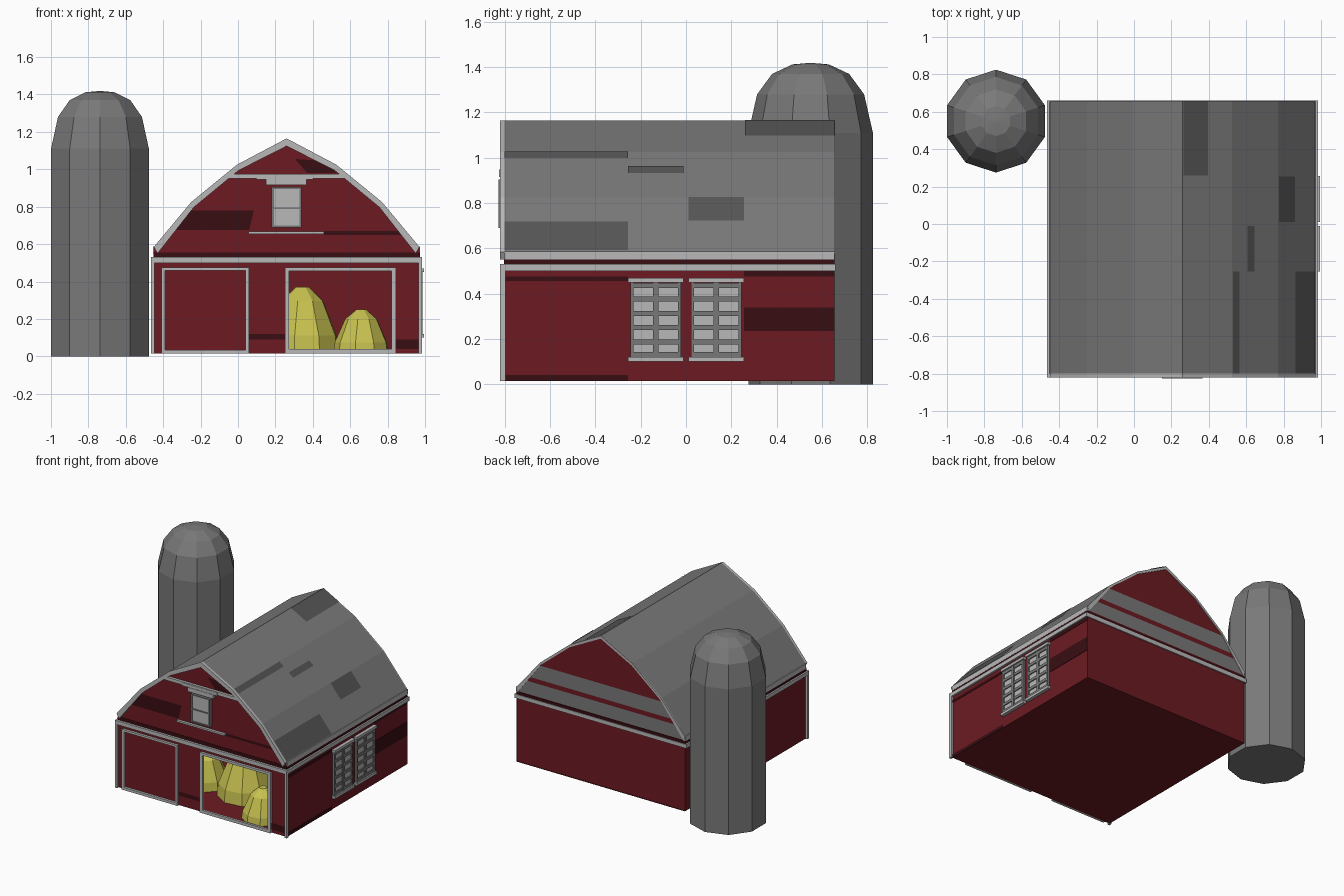
import bpy, math

if "Cube" in bpy.data.objects:
    bpy.data.objects.remove(bpy.data.objects["Cube"])

def mat(name, r, g, b):
    m = bpy.data.materials.new(name)
    m.diffuse_color = (r, g, b, 1)
    m.use_nodes = True
    m.node_tree.nodes["Principled BSDF"].inputs["Base Color"].default_value = m.diffuse_color
    return m

RED = mat("barn_red", .15, .011, .016)
DARK = mat("dark_red", .04, .004, .006)
LIGHT = mat("trim_light", .48, .48, .48)
GREY = mat("roof_grey", .19, .19, .19)
SHADE = mat("roof_patch", .09, .09, .09)
HAY = mat("hay_yellow", .58, .54, .08)

def mesh(name, verts, faces, material):
    me = bpy.data.meshes.new(name)
    me.from_pydata(verts, [], faces)
    me.materials.append(material)
    ob = bpy.data.objects.new(name, me)
    bpy.context.collection.objects.link(ob)
    return ob

def boxes(name, material, *bounds):
    """One object from (x0, x1, y0, y1, z0, z1) boxes."""
    vs, fs = [], []
    for x0, x1, y0, y1, z0, z1 in bounds:
        n = len(vs)
        vs += [(x, y, z) for x in (x0, x1) for y in (y0, y1) for z in (z0, z1)]
        fs += [tuple(n + i for i in f) for f in
               ((0, 1, 3, 2), (4, 6, 7, 5), (0, 4, 5, 1), (2, 3, 7, 6), (0, 2, 6, 4), (1, 5, 7, 3))]
    return mesh(name, vs, fs, material)

def lathe(name, material, cx, cy, profile, n, start=math.pi / 2, cap=True):
    vs = [(cx + r * math.cos(start + math.tau * i / n), cy + r * math.sin(start + math.tau * i / n), z)
          for r, z in profile for i in range(n)]
    k = len(profile)
    fs = [(j * n + i, j * n + (i + 1) % n, (j + 1) * n + (i + 1) % n, (j + 1) * n + i)
          for j in range(k - 1) for i in range(n)]
    fs += [tuple(range(n))[::-1], tuple(range((k - 1) * n, k * n))]
    return mesh(name, vs, fs, material)

CX, X0, X1 = .26, -.45, .97
Y0, Y1, Z0 = -.80, .655, .015
ROOF = [(.71, .585), (.51, .825), (.265, 1.025), (0, 1.165)]   # half width, height

def half_at(z):
    """Half width of the roof at height z."""
    if z <= ROOF[0][1]:
        return ROOF[0][0]
    for (a, za), (b, zb) in zip(ROOF, ROOF[1:]):
        if z <= zb:
            return a + (b - a) * (z - za) / (zb - za)
    return 0

def height_at(h):
    for (a, za), (b, zb) in zip(ROOF, ROOF[1:]):
        if b <= h <= a:
            return za + (zb - za) * (a - h) / (a - b)
    return ROOF[0][1]

def outline(drop=0, d=0):
    """Gambrel outline from the right eave over the ridge to the left eave."""
    right = [(CX + h - d * .7 * (h > 0), z - drop) for h, z in ROOF]
    return right + [(2 * CX - x, z) for x, z in right[-2::-1]]

# silo
lathe("silo", GREY, -.738, .55, [(.275, 0), (.275, 1.11), (.236, 1.28), (.17, 1.37), (.08, 1.412), (.01, 1.418)], 10)

# barn shell: floor, sides, back and front wall with open doorway
boxes("floor", RED, (X0, X1, Y0, Y1, Z0, Z0 + .004))
for name, x in (("left_wall", X0), ("right_wall", X1)):
    mesh(name, [(x, Y0, Z0), (x, Y1, Z0), (x, Y1, .585), (x, Y0, .585)], [(0, 1, 2, 3)], RED)
back = [(X0, Z0), (X1, Z0)] + outline()
mesh("back_wall", [(x, Y1 - .004, z) for x, z in back], [tuple(range(len(back)))[::-1]], RED)

D0, D1, DT = .26, .835, .465
cells = [(X0, D0, Z0, .53), (D1, X1, Z0, .53), (D0, D1, DT, .53)]
vs, fs = [], []
for a, b, c, d in cells:
    fs.append(tuple(range(len(vs), len(vs) + 4)))
    vs += [(a, Y0, c), (b, Y0, c), (b, Y0, d), (a, Y0, d)]
gable = [(X0, .53), (X1, .53)] + outline()
fs.append(tuple(range(len(vs), len(vs) + len(gable))))
vs += [(x, Y0, z) for x, z in gable]
mesh("front_wall", vs, fs, RED)

# roof sheet
o = outline()
n = len(o)
roof = mesh("roof", [(x, y, z) for y in (Y0, Y1) for x, z in o],
            [(i, i + n, i + n + 1, i + 1)[::-1] for i in range(n - 1)], GREY)
s = roof.modifiers.new("thickness", "SOLIDIFY")
s.thickness = .012
s.offset = 1 if roof.data.polygons[0].normal.z < 0 else -1

# weathered roof patches on the right slope
for i, (ya, yb, za, zb) in enumerate([(-.8, -.255, .59, .715), (.01, .255, .72, .823), (-.255, -.01, .93, .96),
                                      (-.8, -.255, .995, 1.024), (.26, .655, 1.095, 1.164)]):
    e = .003
    mesh(f"roof_patch_{i}", [(CX + half_at(z) + e, y, z + e) for y, z in ((ya, za), (yb, za), (yb, zb), (ya, zb))],
         [(0, 1, 2, 3)], SHADE)

# rake boards: solid band following the gambrel
def rake(name, ya, yb, w):
    outer, inner = outline(), [(CX + h * (1 - w * .75), z) for h, z in ((.71, .55), (.51, .825 - w * .75),
                                                                      (.265, 1.025 - w * .85), (0, 1.165 - w * 1.1))]
    inner += [(2 * CX - x, z) for x, z in inner[-2::-1]]
    ring = outer + inner
    k, m = len(outer), len(ring)
    v = [(x, y, z) for y in (ya, yb) for x, z in ring]
    f = []
    for i in range(k - 1):
        f += [(i, i + 1, k + i + 1, k + i), (m + i, m + k + i, m + k + i + 1, m + i + 1),
              (i, m + i, m + i + 1, i + 1), (k + i, k + i + 1, m + k + i + 1, m + k + i)]
    for i in (0, k - 1):
        f.append((i, k + i, m + k + i, m + i))
    mesh(name, v, f, LIGHT)

rake("front_rake", -.82, Y0, .037)
rake("back_rake", Y1 - .006, Y1 + .002, .02)

# eave boards, belt course and front corner posts
T = .015
boxes("eaves", LIGHT, (X1 - .01, X1 + .004, Y0, Y1, .55, .587), (X0 - .004, X0 + .01, Y0, Y1, .55, .587))
boxes("belt_course", LIGHT, (X0 - T, X1 + T, -.82, Y0, .50, .53), (X0 - T, X1 + T, Y1 - .004, Y1 + .005, .50, .53),
      (X1, X1 + T, Y0, Y1, .50, .53), (X0 - T, X0, Y0, Y1, .50, .53))
boxes("corner_posts", LIGHT, (X0 - T, X0 + .004, -.82, Y0 + .003, Z0, .50), (X1 - .004, X1 + T, -.82, Y0 + .003, Z0, .50))
boxes("shadow_band", DARK, (X0 - .003, X1 + .003, Y0 - .003, Y0, .53, .555), (X1, X1 + .003, Y0, Y1, .53, .55),
      (X0 - .003, X0, Y0, Y1, .53, .55), (X0, X1, Y1 - .004, Y1, .53, .55))

# door frames
def frame(a, b, c, d, w):
    y = (-.818, Y0)
    return [(a, a + w, *y, c, d), (b - w, b, *y, c, d), (a + w, b - w, *y, d - w * .8, d), (a + w, b - w, *y, c, c + w)]
boxes("closed_door_frame", LIGHT, *frame(-.41, .06, Z0, .475, .02))
boxes("open_door_frame", LIGHT, *frame(.25, .845, Z0, .475, .023))

# loft: cross bar, bracket, sill and window
boxes("loft_trim", LIGHT, (-.06, .58, -.82, Y0, .95, .975), (.10, .40, -.822, Y0, .945, .968),
      (.15, .365, -.825, Y0, .915, .947), (.055, .46, -.82, Y0, .655, .668))
boxes("loft_window_pane", LIGHT, (.185, .335, -.82, Y0, .695, .90))
boxes("loft_window_bars", GREY, (.18, .192, -.827, Y0, .69, .905), (.328, .34, -.827, Y0, .69, .905),
      (.192, .328, -.827, Y0, .69, .70), (.192, .328, -.827, Y0, .895, .905), (.192, .328, -.827, Y0, .787, .795))

# side windows on the right wall
for name, a in (("side_window_front", -.255), ("side_window_back", .012)):
    b = a + .244
    mid = (a + b) / 2
    boxes(name + "_trim", LIGHT, (X1, .995, a, b, .45, .47), (X1, .995, a, b, .10, .12))
    boxes(name + "_panes", LIGHT, (X1, .978, a + .015, b - .015, .13, .445))
    bars = [(X1, .987, a + .01, a + .024, .12, .45), (X1, .987, b - .024, b - .01, .12, .45),
            (X1, .987, mid - .012, mid + .012, .12, .45)]
    bars += [(X1, .985, a + .02, b - .02, z - .011, z + .011) for z in (.131, .186, .25, .312, .377, .437)]
    boxes(name + "_bars", GREY, *bars)

# dark boards on the front and right walls
def front_patch(name, pts, y=Y0 - .003, m=DARK):
    mesh(name, [(x, y, z) for x, z in pts], [tuple(range(len(pts)))], m)
front_patch("board_left", [(CX - half_at(.675) + .02, .675), (.06, .675), (.085, .78), (CX - half_at(.78) + .02, .78)])
front_patch("board_peak", [(.37, .98), (.53, .98), (.455, 1.045), (.305, 1.055)])
front_patch("board_loft", [(.46, .65), (.90, .65), (.88, .67), (.46, .67)])
front_patch("board_low", [(.06, .09), (.25, .09), (.25, .12), (.06, .12)])
front_patch("board_corner", [(.845, .04), (.97, .04), (.97, .09), (.845, .09)])
boxes("side_boards", DARK, *[(X1, X1 + .003, a, b, c, d) for a, b, c, d in
      ((.255, Y1, .235, .34), (.255, Y1, .475, .50), (Y0, -.255, .455, .475), (Y0, -.255, Z0, .04))])

# grey bands across the back gable
for i, (a, b) in enumerate(((.555, .655), (.69, .80))):
    front_patch(f"back_band_{i}", [(CX + half_at(a), a), (CX - half_at(a), a), (CX - half_at(.585) * (i == 0)
                - half_at(a) * (i == 1), max(a, .585)), (CX - half_at(b), b), (CX + half_at(b), b),
                (CX + half_at(max(a, .585)), max(a, .585))] if i == 0 else
                [(CX + half_at(a), a), (CX - half_at(a), a), (CX - half_at(b), b), (CX + half_at(b), b)], Y1, GREY)

# hay heaps inside
for i, (x, y, r, h) in enumerate(((.345, -.40, .20, .37), (.66, -.64, .15, .25), (.0, -.40, .17, .28))):
    lathe(f"hay_heap_{i}", HAY, x, y, [(r, Z0 + .003), (r * .95, h * .3), (r * .58, h * .8), (r * .18, h)], 9, .3)
